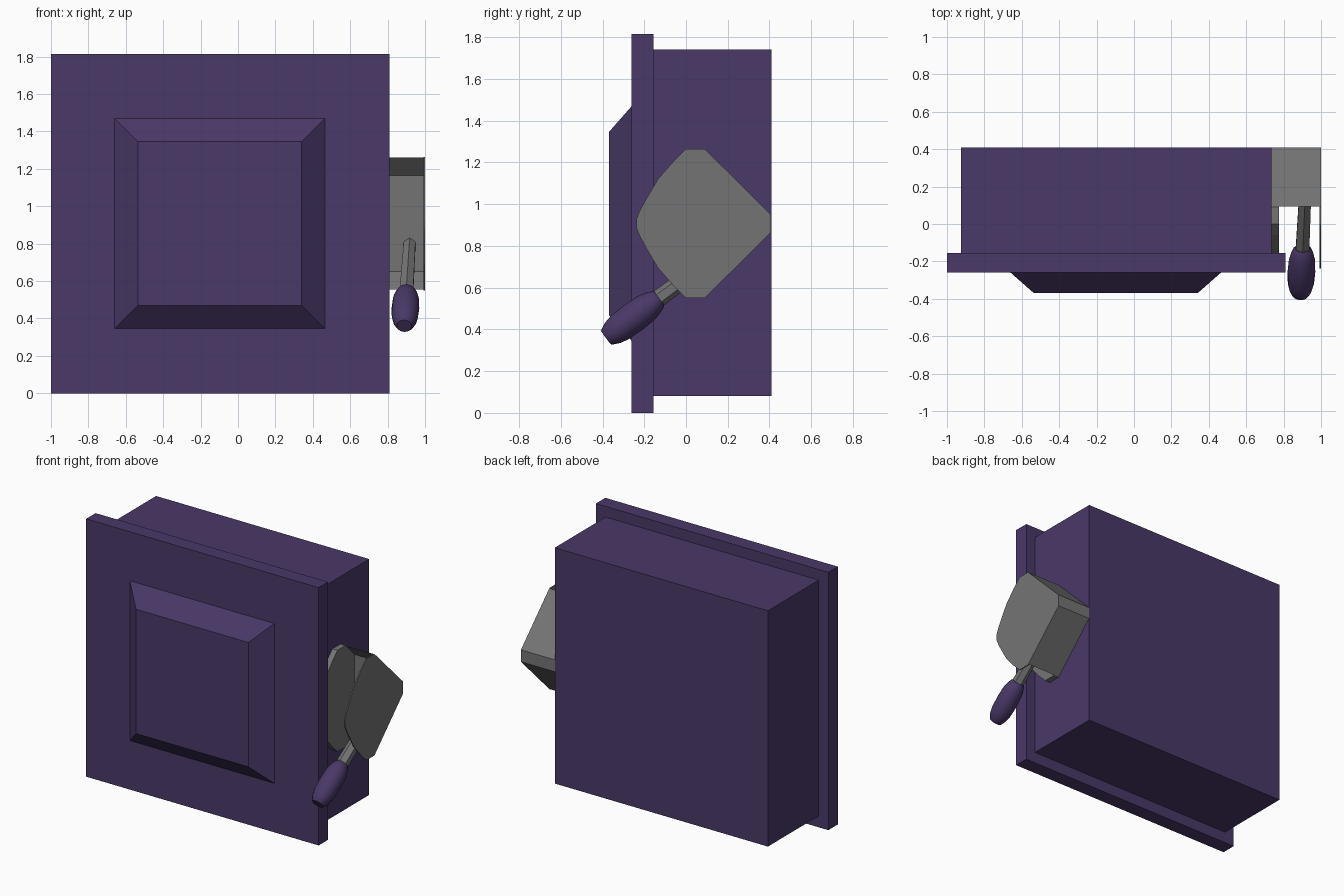
import bpy, bmesh
from mathutils import Vector

cube = bpy.data.objects.get("Cube")
if cube:
    bpy.data.objects.remove(cube, do_unlink=True)


def material(name, rgb):
    m = bpy.data.materials.new(name)
    m.use_nodes = True
    m.diffuse_color = (*rgb, 1)
    m.node_tree.nodes["Principled BSDF"].inputs["Base Color"].default_value = (*rgb, 1)
    return m


purple = material("dark_purple", (0.068, 0.040, 0.138))
grey = material("metal_grey", (0.175, 0.175, 0.175))


def finish(name, bm, mat):
    bmesh.ops.recalc_face_normals(bm, faces=bm.faces)
    me = bpy.data.meshes.new(name)
    bm.to_mesh(me)
    bm.free()
    me.materials.append(mat)
    ob = bpy.data.objects.new(name, me)
    bpy.context.collection.objects.link(ob)
    return ob


def loft(name, rings, mat):
    """Bridge a list of equal-sized point rings and cap both ends."""
    bm = bmesh.new()
    loops = [[bm.verts.new(p) for p in ring] for ring in rings]
    n = len(loops[0])
    for a, b in zip(loops, loops[1:]):
        for i in range(n):
            j = (i + 1) % n
            bm.faces.new((a[i], a[j], b[j], b[i]))
    bm.faces.new(loops[0])
    bm.faces.new(loops[-1])
    return finish(name, bm, mat)


def rect(x0, x1, z0, z1, y):
    return [(x0, y, z0), (x1, y, z0), (x1, y, z1), (x0, y, z1)]


def slab(name, profile, x0, x1, mat):
    return loft(name, [[(x, y, z) for y, z in profile] for x in (x0, x1)], mat)


def turned(name, start, axis, stations, sides, mat):
    """Round part with (distance, radius) stations along an axis."""
    u = axis.cross(Vector((1, 0, 0))).normalized()
    v = axis.cross(u)
    from math import cos, sin, tau
    rings = [[start + axis * t + (u * cos(tau * i / sides) + v * sin(tau * i / sides)) * r
              for i in range(sides)] for t, r in stations]
    return loft(name, rings, mat)


# Box: rear body, front cover and raised bevelled panel
loft("box_body", [rect(-0.925, 0.735, 0.08, 1.74, y) for y in (-0.155, 0.41)], purple)
loft("front_cover", [rect(-1, 0.81, 0, 1.815, y) for y in (-0.26, -0.155)], purple)
loft("raised_panel", [rect(-0.66, 0.465, 0.345, 1.47, -0.26),
                      rect(-0.535, 0.34, 0.47, 1.345, -0.37)], purple)

# Switch housing: two shaped cheeks around a solid rear block with a shallow pocket
MID = 0.9075


def mirrored(half):
    """Mirror an upper half profile of (y, height above middle) about the middle."""
    return [(y, MID + h) for y, h in half] + [(y, MID - h) for y, h in reversed(half)]


cheek = mirrored([(-0.238, 0.02), (-0.222, 0.06), (-0.195, 0.11), (-0.135, 0.212),
                  (-0.06, 0.298), (0, 0.357), (0.09, 0.357), (0.408, 0.042)])
slab("inner_cheek", cheek, 0.735, 0.775, grey)
slab("outer_cheek", cheek, 0.992, 1.0, grey)
slab("switch_block", mirrored([(0.188, 0.257), (0.093, 0.354), (0.408, 0.042)]),
     0.775, 0.992, grey)

# Lever: hexagonal rod and turned grip on one slanted axis
tip = Vector((0.889, -0.383, 0.36))
end = Vector((0.918, 0.215, 0.806))
axis = (end - tip).normalized()
turned("lever_rod", tip, axis, [(0.29, 0.042), ((end - tip).length, 0.036)], 6, grey)
grip = turned("lever_grip", tip, axis,
              [(0, 0.04), (0.012, 0.048), (0.04, 0.061), (0.08, 0.07), (0.16, 0.074),
               (0.24, 0.07), (0.28, 0.06), (0.305, 0.05), (0.318, 0.04)], 16, purple)

bpy.ops.object.select_all(action="DESELECT")
grip.select_set(True)
bpy.context.view_layer.objects.active = grip
bpy.ops.object.shade_smooth_by_angle()
